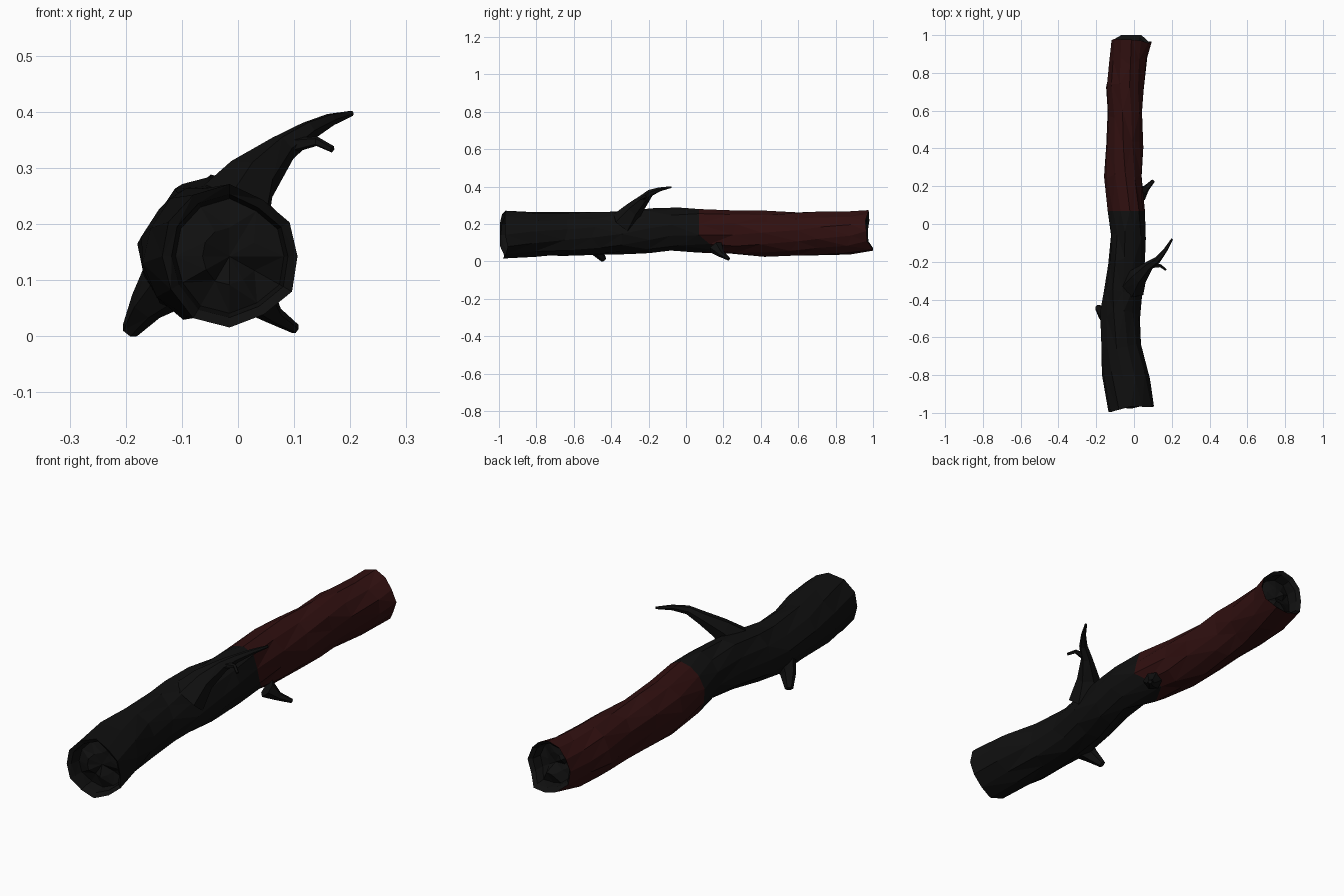
import bpy, bmesh, math, random
from mathutils import Vector

cube = bpy.data.objects.get("Cube")
if cube:
    bpy.data.objects.remove(cube, do_unlink=True)
random.seed(4)
SIDES = 12


def make_material(name, color):
    mat = bpy.data.materials.new(name)
    mat.use_nodes = True
    mat.diffuse_color = color
    bsdf = mat.node_tree.nodes["Principled BSDF"]
    bsdf.inputs["Base Color"].default_value = color
    bsdf.inputs["Roughness"].default_value = 0.9
    return mat


charred = make_material("charred black", (0.005, 0.005, 0.005, 1))
red_bark = make_material("dark red bark", (0.03, 0.005, 0.005, 1))


def finish(bm, name):
    bmesh.ops.recalc_face_normals(bm, faces=bm.faces)
    bmesh.ops.triangulate(bm, faces=bm.faces, quad_method='SHORT_EDGE')
    mesh = bpy.data.meshes.new(name)
    bm.to_mesh(mesh)
    bm.free()
    mesh.materials.append(charred)
    mesh.materials.append(red_bark)
    obj = bpy.data.objects.new(name, mesh)
    bpy.context.collection.objects.link(obj)
    return obj


def bridge(bm, a, b, mat=0):
    n = len(a)
    for i in range(n):
        j = (i + 1) % n
        bm.faces.new((a[i], a[j], b[j], b[i])).material_index = mat


# Trunk stations: y, min x, max x, min z, max z
STATIONS = [
    (-0.96, -0.14, 0.11, 0.02, 0.265),
    (-0.80, -0.165, 0.08, 0.025, 0.265),
    (-0.64, -0.175, 0.045, 0.03, 0.26),
    (-0.48, -0.175, 0.035, 0.03, 0.26),
    (-0.34, -0.165, 0.04, 0.035, 0.27),
    (-0.20, -0.14, 0.055, 0.05, 0.288),
    (-0.06, -0.12, 0.06, 0.062, 0.285),
    (0.07, -0.14, 0.055, 0.05, 0.28),
    (0.26, -0.157, 0.045, 0.035, 0.268),
    (0.42, -0.15, 0.045, 0.03, 0.268),
    (0.58, -0.14, 0.045, 0.03, 0.268),
    (0.72, -0.148, 0.05, 0.033, 0.268),
    (0.86, -0.135, 0.07, 0.04, 0.265),
    (0.97, -0.12, 0.09, 0.055, 0.272),
]
SEAM = 7


def trunk_ring(bm, index):
    y, x0, x1, z0, z1 = STATIONS[index]
    ring = []
    for i in range(SIDES):
        a = math.tau * i / SIDES + index * 0.12
        k = random.uniform(0.94, 1.06)
        x = (x0 + x1) / 2 + (x1 - x0) / 2 * k * math.cos(a)
        z = (z0 + z1) / 2 + (z1 - z0) / 2 * k * math.sin(a)
        if index == 0:                      # torn front rim
            dy = random.uniform(-0.01, 0.01) + 0.1 * x - 0.01
            dy = max(dy, -0.04) if x > -0.08 else -0.035
        elif index == len(STATIONS) - 1:    # torn back rim
            dy = random.uniform(-0.012, 0.012)
            dy = 0.03 if z < 0.1 and x < 0.05 else dy
        elif index == SEAM:                 # colour seam drops backward low on one side
            dy = 1.2 * max(0, 0.14 - z) if x > -0.06 else 0
        else:
            dy = random.uniform(-0.025, 0.025)
        ring.append(bm.verts.new((x, y + dy, z)))
    return ring


def hollow_end(bm, rim, inward):
    """Thin rim lip, recessed wall and a rough sunken core."""
    centre = sum((v.co for v in rim), Vector()) / len(rim)
    previous = rim
    for scale, depth in ((0.86, 0.006), (0.8, 0.05), (0.4, 0.04)):
        ring = []
        for v in rim:
            p = centre + (v.co - centre) * scale
            p.y = v.co.y + inward * (depth + random.uniform(0, 0.012))
            ring.append(bm.verts.new(p))
        bridge(bm, previous, ring)
        previous = ring
    core = bm.verts.new(centre + Vector((0, inward * 0.055, 0)))
    for i in range(SIDES):
        bm.faces.new((previous[i], previous[(i + 1) % SIDES], core))


# Trunk with black front half and red back half
bm = bmesh.new()
rings = [trunk_ring(bm, i) for i in range(len(STATIONS))]
for i in range(len(rings) - 1):
    bridge(bm, rings[i], rings[i + 1], int(i >= SEAM))
hollow_end(bm, rings[0], 1)
hollow_end(bm, rings[-1], -1)
finish(bm, "log_trunk")


def branch(name, path, sides=6):
    """Tapered crooked tube through (x, y, z, radius) points."""
    bm = bmesh.new()
    points = [Vector(p[:3]) for p in path]
    rings = []
    for i, p in enumerate(points):
        t = points[min(i + 1, len(points) - 1)] - points[max(i - 1, 0)]
        turn = t.to_track_quat('Z', 'Y')
        ring = []
        for s in range(sides):
            a = math.tau * s / sides
            r = path[i][3] * random.uniform(0.92, 1.08)
            ring.append(bm.verts.new(p + turn @ Vector((r * math.cos(a), r * math.sin(a), 0))))
        rings.append(ring)
    for a, b in zip(rings, rings[1:]):
        bridge(bm, a, b)
    bm.faces.new(rings[0])
    bm.faces.new(rings[-1])
    return finish(bm, name)


# Branches and twig
branch("upper_branch", [
    (-0.015, -0.33, 0.21, 0.075), (0.025, -0.275, 0.28, 0.046),
    (0.08, -0.22, 0.335, 0.026), (0.125, -0.19, 0.367, 0.018),
    (0.165, -0.14, 0.386, 0.011), (0.202, -0.08, 0.397, 0.005)])
branch("upper_twig", [
    (0.09, -0.22, 0.34, 0.016), (0.14, -0.222, 0.347, 0.009),
    (0.168, -0.243, 0.333, 0.006)], 5)
branch("left_stub", [
    (0.03, 0.16, 0.075, 0.04), (0.065, 0.19, 0.037, 0.018),
    (0.102, 0.228, 0.013, 0.009)])
branch("right_stub", [
    (-0.11, -0.51, 0.11, 0.062), (-0.163, -0.475, 0.052, 0.032),
    (-0.192, -0.44, 0.01, 0.016)])
